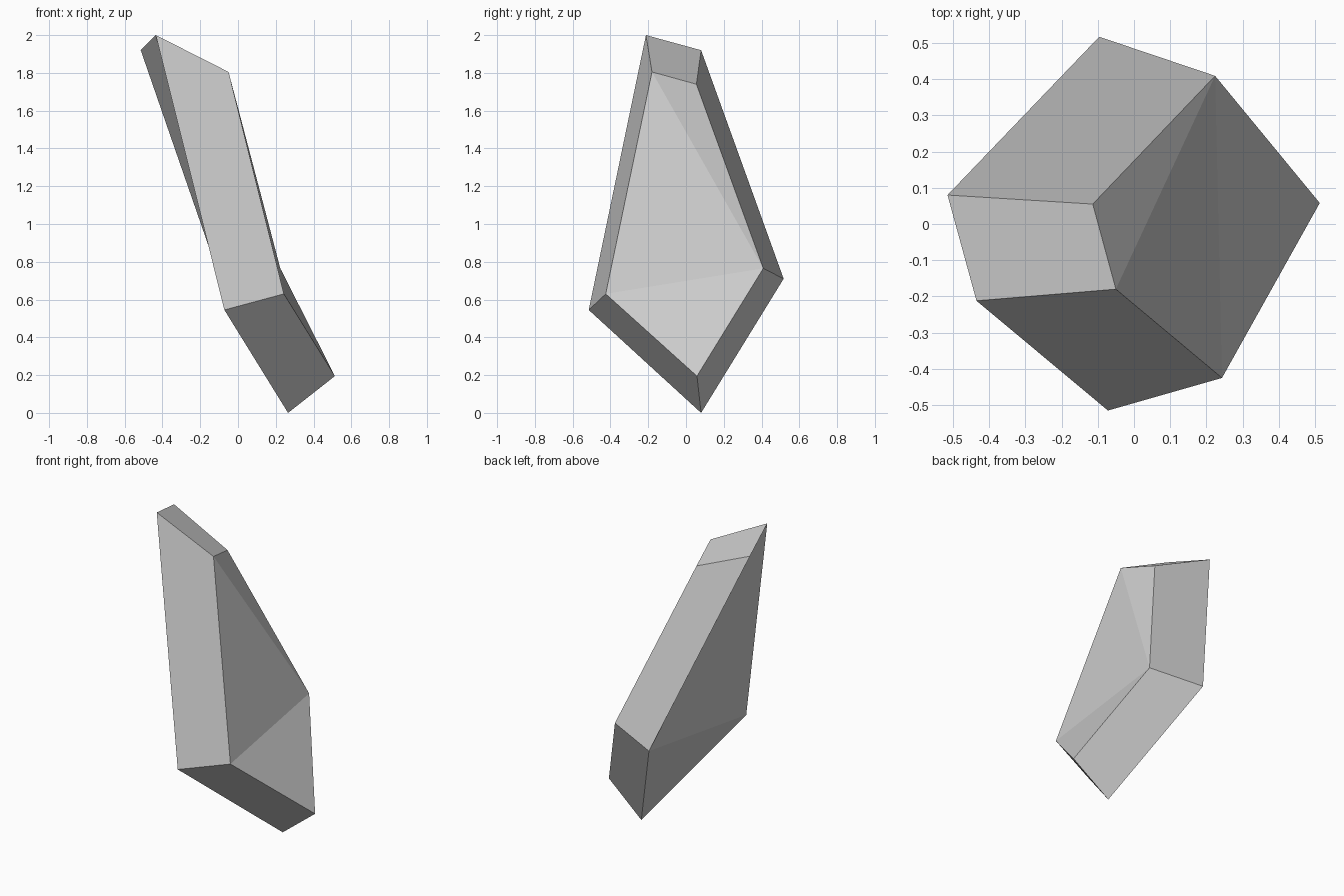
import bpy
import bmesh

if "Cube" in bpy.data.objects:
    bpy.data.objects.remove(bpy.data.objects["Cube"])

# Five-sided outlines of the shard: broad rear face and smaller bevelled front face
# Order: top front, top back, back corner, bottom tip, front corner
rear = [(-0.435, -0.212, 2.0), (-0.515, 0.08, 1.92), (-0.096, 0.517, 0.71),
        (0.265, 0.08, 0.0), (-0.072, -0.515, 0.545)]
front = [(-0.05, -0.18, 1.805), (-0.114, 0.055, 1.74), (0.224, 0.409, 0.765),
         (0.513, 0.058, 0.195), (0.243, -0.425, 0.63)]

bm = bmesh.new()
r = [bm.verts.new(p) for p in rear]
f = [bm.verts.new(p) for p in front]

# Slanted rim faces joining the two outlines
for i in range(5):
    j = (i + 1) % 5
    bm.faces.new((r[i], r[j], f[j], f[i]))

# Both broad faces, creased along the same diagonals
for a, b, c in ((0, 1, 2), (0, 2, 4), (2, 3, 4)):
    bm.faces.new((f[a], f[b], f[c]))
    bm.faces.new((r[c], r[b], r[a]))

bmesh.ops.recalc_face_normals(bm, faces=bm.faces)
mesh = bpy.data.meshes.new("stone_shard")
bm.to_mesh(mesh)
bm.free()
bpy.context.collection.objects.link(bpy.data.objects.new("stone_shard", mesh))
